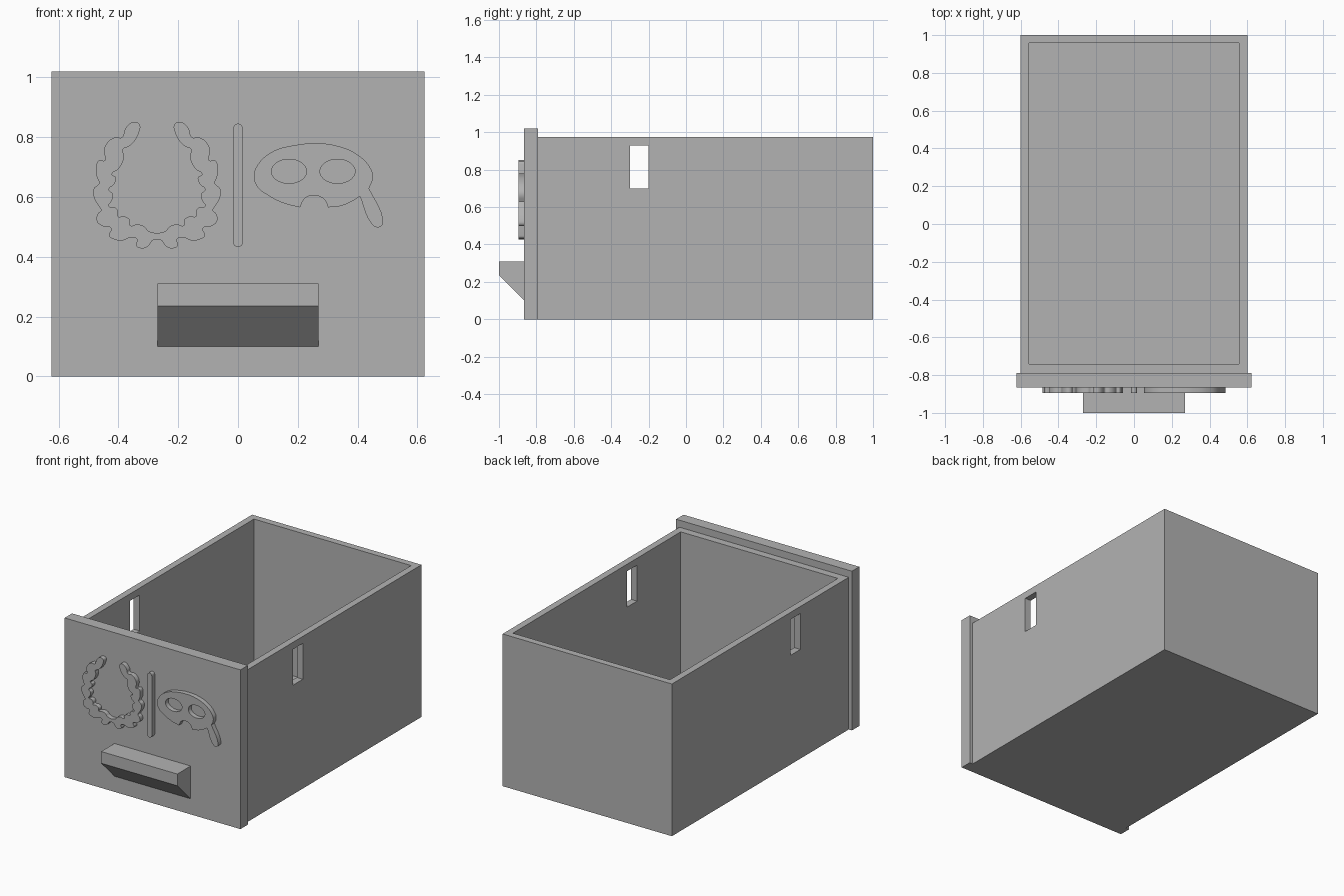
import bpy
import bmesh
from math import cos, sin, pi, radians

default = bpy.data.objects.get("Cube")
if default:
    bpy.data.objects.remove(default, do_unlink=True)

grey = bpy.data.materials.new("plain grey")
grey.use_nodes = True
grey.diffuse_color = (0.45, 0.45, 0.45, 1)
grey.node_tree.nodes["Principled BSDF"].inputs["Base Color"].default_value = grey.diffuse_color

PANEL_FRONT = -0.865
RELIEF = 0.03
STEP = 1 / 299          # drawing unit of the relief outlines


def add_object(name, data):
    obj = bpy.data.objects.new(name, data)
    bpy.context.collection.objects.link(obj)
    data.materials.append(grey)
    return obj


def select_only(obj):
    bpy.ops.object.select_all(action="DESELECT")
    obj.select_set(True)
    bpy.context.view_layer.objects.active = obj


def prism(name, profile, x0, x1):
    """Extrude a (y, z) profile along x."""
    bm = bmesh.new()
    face = bm.faces.new([bm.verts.new((x0, y, z)) for y, z in profile])
    ext = bmesh.ops.extrude_face_region(bm, geom=[face])
    moved = [v for v in ext["geom"] if isinstance(v, bmesh.types.BMVert)]
    bmesh.ops.translate(bm, verts=moved, vec=(x1 - x0, 0, 0))
    bmesh.ops.recalc_face_normals(bm, faces=bm.faces)
    mesh = bpy.data.meshes.new(name)
    bm.to_mesh(mesh)
    bm.free()
    return add_object(name, mesh)


def box(name, x0, x1, y0, y1, z0, z1):
    return prism(name, [(y0, z0), (y1, z0), (y1, z1), (y0, z1)], x0, x1)


def cut(target, cutter):
    cutter.hide_render = True
    mod = target.modifiers.new("cut", "BOOLEAN")
    mod.operation = "DIFFERENCE"
    mod.solver = "EXACT"
    mod.object = cutter
    select_only(target)
    bpy.ops.object.modifier_apply(modifier=mod.name)
    bpy.data.objects.remove(cutter, do_unlink=True)


def relief(name, outlines, corners=()):
    """Raise filled smooth outlines from the panel; inner outlines become holes."""
    curve = bpy.data.curves.new(name, "CURVE")
    curve.dimensions = "2D"
    curve.fill_mode = "BOTH"
    curve.extrude = RELIEF / 2
    curve.resolution_u = 5
    for outline in outlines:
        spline = curve.splines.new("BEZIER")
        spline.bezier_points.add(len(outline) - 1)
        spline.use_cyclic_u = True
        for point, (x, z) in zip(spline.bezier_points, outline):
            point.co = (x * STEP, z * STEP, 0)
            kind = "VECTOR" if (x, z) in corners else "AUTO"
            point.handle_left_type = point.handle_right_type = kind
    obj = add_object(name, curve)
    obj.location.y = PANEL_FRONT - RELIEF / 2
    obj.rotation_euler.x = radians(90)
    select_only(obj)
    bpy.ops.object.convert(target="MESH")
    bpy.ops.object.shade_smooth_by_angle(angle=radians(35))
    return obj


def ellipse(cx, cz, rx, rz, count=12):
    return [(cx + rx * cos(2 * pi * i / count), cz + rz * sin(2 * pi * i / count))
            for i in range(count)]


# Open drawer tray with one slot through both side walls
tray = box("drawer_tray", -0.6, 0.6, -0.79, 1, 0, 0.975)
cut(tray, box("cavity_cutter", -0.557, 0.557, -0.742, 0.957, 0.045, 1.2))
cut(tray, box("slot_cutter", -1, 1, -0.3, -0.2, 0.70, 0.93))

# Front panel and wedge-shaped pull
box("front_panel", -0.623, 0.623, PANEL_FRONT, -0.79, 0, 1.02)
prism("drawer_pull", [(PANEL_FRONT, 0.31), (-1, 0.31), (-1, 0.235), (PANEL_FRONT, 0.1)],
      -0.27, 0.27)

# Leaf wreath: half outline from the bottom, round the outside and back inside
WREATH_X = -81
half = [(4, 136), (9, 130), (16, 128), (21, 131), (20, 137), (26, 139), (34, 136),
        (43, 137), (48, 141), (46, 148), (54, 150), (60, 155), (59, 163), (56, 166),
        (58, 170), (63, 179), (63, 188), (58, 193), (60, 199), (61, 209), (58, 216),
        (52, 216), (53, 224), (51, 232), (42, 239), (35, 239), (32, 247), (25, 254),
        (20, 254), (17, 251), (18, 244), (22, 236), (28, 230), (34, 227), (33, 220),
        (35, 213), (39, 207), (45, 202), (41, 199), (43, 192), (48, 187), (44, 182),
        (45, 176), (48, 170), (42, 169), (39, 165), (39, 160), (33, 160), (27, 156),
        (27, 151), (20, 152), (13, 150), (8, 145)]
wreath = [(WREATH_X + x, z) for x, z in half]
wreath += [(WREATH_X - x, z) for x, z in reversed(half)]
relief("leaf_wreath", [wreath])

# Upright divider bar with round ends
BAR = 4.7
bar = [(BAR * cos(a * pi / 6), z + BAR * sin(a * pi / 6))
       for z, start in ((248, 0), (134, 6)) for a in range(start, start + 7)]
relief("divider_bar", [bar], corners=[bar[0], bar[6], bar[7], bar[13]])

# Eye mask with a nose notch, eye holes and a hand stick
mask = [(16, 201), (20, 212), (35, 225), (56, 231), (76, 233), (97, 231), (119, 222),
        (132, 209), (135, 199), (131, 188), (145, 157), (144, 151), (139, 149), (134, 152),
        (122, 180), (112, 174), (101, 170), (90, 169), (87, 176), (81, 180), (75, 181),
        (67, 178), (62, 169), (46, 173), (30, 181), (19, 190)]
relief("eye_mask", [mask, ellipse(51, 205, 17.5, 12), ellipse(99.5, 205, 17.5, 12)],
       corners=[(131, 188), (122, 180), (90, 169), (62, 169)])
